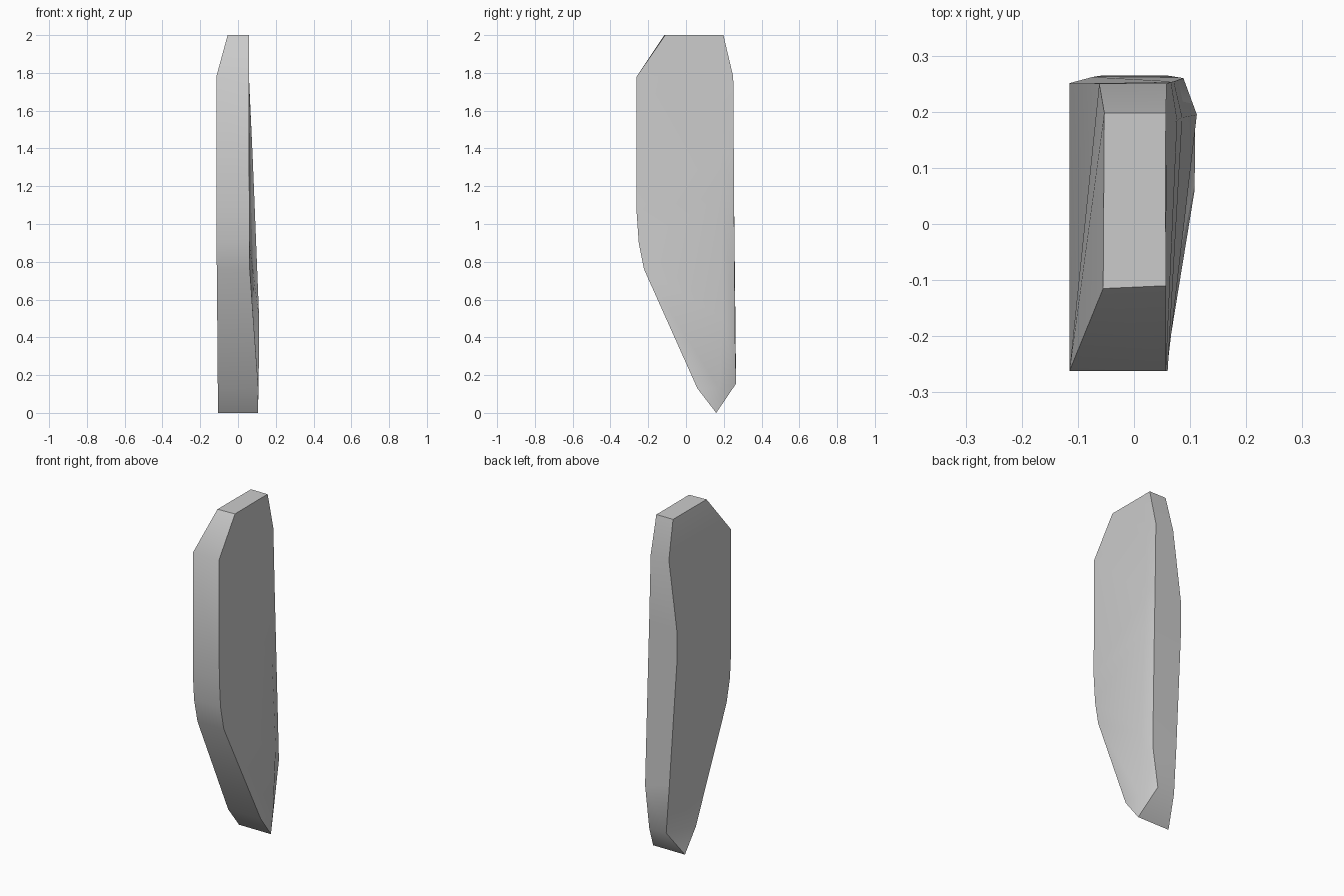
import bpy
import bmesh
import math

cube = bpy.data.objects.get("Cube")
if cube:
    bpy.data.objects.remove(cube, do_unlink=True)

# one plain grey
grey = bpy.data.materials.new("stone_grey")
grey.use_nodes = True
colour = (0.6, 0.6, 0.6, 1)
grey.diffuse_color = colour
grey.node_tree.nodes["Principled BSDF"].inputs["Base Color"].default_value = colour

# lengthwise edge lines of the slab, each from top to pointed tip
front_right = [(-.055, -.115, 2), (-.115, -.262, 1.78), (-.115, -.262, 1.07), (-.115, -.25, .9),
               (-.112, -.222, .76), (-.107, .06, .13), (-.105, .16, 0)]
front_left = [(.057, -.11, 2), (.057, -.262, 1.78), (.06, -.262, 1.07), (.06, -.25, .9),
              (.062, -.222, .76), (.108, .06, .13), (.105, .16, 0)]
ridge_left = [(.056, .12, 2), (.058, .17, 1.78), (.077, .185, 1.37), (.086, .19, 1.15),
              (.112, .195, .5), (.109, .175, .13), (.105, .16, 0)]
back_left = [(.057, .198, 2), (.058, .25, 1.78), (.066, .253, 1.37), (.071, .254, 1.17),
             (.088, .26, .4), (.057, .265, .155), (.105, .16, 0)]
back_right = [(-.053, .198, 2), (-.062, .25, 1.78), (-.115, .25, 1.37), (-.115, .251, 1.17),
              (-.074, .262, .45), (-.055, .265, .155), (-.105, .16, 0)]

# skin the rings, close the top, and merge the tip to one edge
bm = bmesh.new()
rings = [[bm.verts.new(p) for p in row]
         for row in zip(front_right, front_left, ridge_left, back_left, back_right)]
bm.faces.new(rings[0])
for upper, lower in zip(rings, rings[1:]):
    for i in range(len(upper)):
        j = (i + 1) % len(upper)
        bm.faces.new((upper[i], lower[i], lower[j], upper[j]))
bmesh.ops.remove_doubles(bm, verts=bm.verts[:], dist=0.0005)
bmesh.ops.recalc_face_normals(bm, faces=bm.faces[:])

mesh = bpy.data.meshes.new("faceted_slab")
bm.to_mesh(mesh)
bm.free()
mesh.materials.append(grey)
slab = bpy.data.objects.new("faceted_slab", mesh)
bpy.context.collection.objects.link(slab)

# soft facets with crisp outline edges
bpy.ops.object.select_all(action="DESELECT")
slab.select_set(True)
bpy.context.view_layer.objects.active = slab
bpy.ops.object.shade_smooth_by_angle(angle=math.radians(35))
